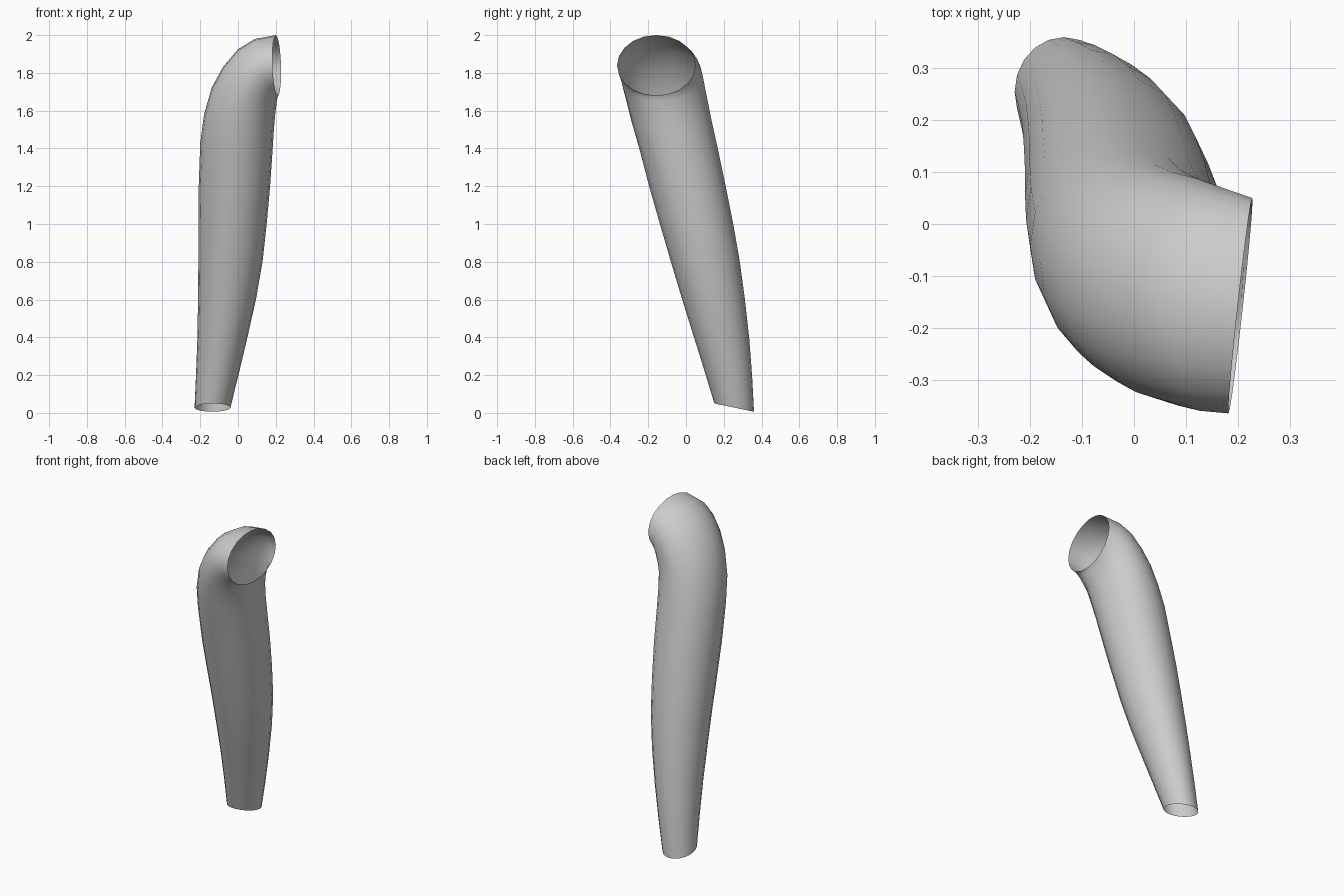
import bpy, bmesh, math
from mathutils import Vector

SIDES = 20
# Cross-sections: inner x, inner z, outer x, outer z, y min, y max, dx/dy, dz/dy
SECTIONS = [
    (-0.04, 0.028, -0.23, 0.028, 0.15, 0.36, 0, -0.21),
    (0.005, 0.21, -0.222, 0.21, 0.097, 0.35, 0, -0.12),
    (0.05, 0.40, -0.215, 0.40, 0.04, 0.335, 0, -0.05),
    (0.095, 0.60, -0.212, 0.60, -0.02, 0.312, 0, 0),
    (0.13, 0.80, -0.21, 0.80, -0.08, 0.285, 0, 0),
    (0.152, 1.00, -0.21, 1.00, -0.138, 0.25, 0, 0),
    (0.17, 1.20, -0.208, 1.20, -0.195, 0.21, 0, 0),
    (0.183, 1.39, -0.20, 1.43, -0.25, 0.166, 0, 0),
    (0.19, 1.50, -0.18, 1.58, -0.288, 0.137, 0.02, 0),
    (0.197, 1.58, -0.14, 1.72, -0.315, 0.115, 0.04, 0),
    (0.202, 1.62, -0.08, 1.83, -0.335, 0.10, 0.06, 0),
    (0.205, 1.65, 0.00, 1.925, -0.35, 0.088, 0.08, 0),
    (0.207, 1.67, 0.09, 1.98, -0.36, 0.07, 0.10, 0),
    (0.21, 1.68, 0.20, 2.00, -0.365, 0.05, 0.11, 0),
]


def ring(bm, section):
    ix, iz, ox, oz, y0, y1, kx, kz = section
    hy = (y1 - y0) / 2
    centre = Vector(((ix + ox) / 2, (y0 + y1) / 2, (iz + oz) / 2))
    across = Vector(((ix - ox) / 2, 0, (iz - oz) / 2))
    along = Vector((kx * hy, hy, kz * hy))
    angles = [math.tau * i / SIDES for i in range(SIDES)]
    return [bm.verts.new(centre + across * math.cos(a) + along * math.sin(a))
            for a in angles]


# Open sleeve lofted through the sections
bm = bmesh.new()
rings = [ring(bm, s) for s in SECTIONS]
for low, high in zip(rings, rings[1:]):
    for i in range(SIDES):
        j = (i + 1) % SIDES
        bm.faces.new((low[i], low[j], high[j], high[i]))
mesh = bpy.data.meshes.new("sleeve")
bm.to_mesh(mesh)
bm.free()
mesh.shade_smooth()
sleeve = bpy.data.objects.new("sleeve", mesh)
bpy.context.collection.objects.link(sleeve)
